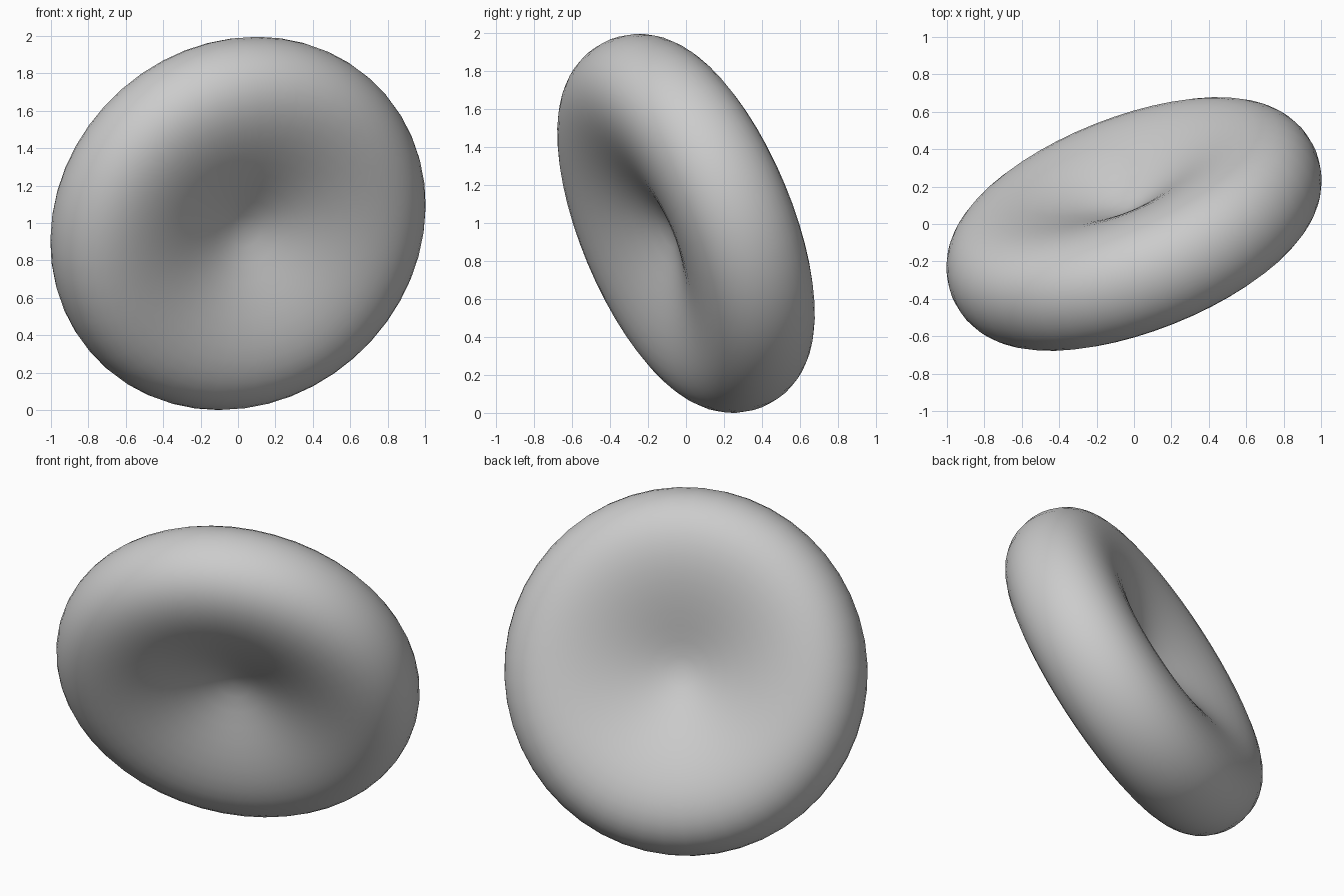
import bpy, bmesh, math
from mathutils import Vector

cube = bpy.data.objects.get("Cube")
if cube:
    bpy.data.objects.remove(cube, do_unlink=True)

RADIUS = 1.048
RINGS = 18
SEGMENTS = 48
AXIS = Vector((0.345, -0.865, -0.365))


def half_height(r):
    """Half thickness of the dimpled disc at relative radius r."""
    swell = 0.055 + 1.06 * math.hypot(r, 0.13)
    return 0.5 * math.sqrt(max(0, 1 - r * r)) * swell


# Half cross-section from the upper dimple, round the rim, to the lower dimple
radii = [math.sin(math.pi / 2 * i / RINGS) for i in range(RINGS + 1)]
upper = [(r, half_height(r)) for r in radii]
upper[-1] = (1, 0)
profile = upper + [(r, -z) for r, z in reversed(upper[:-1])]

# Spin the section into a closed disc
bm = bmesh.new()
verts = [bm.verts.new((r * RADIUS, 0, z * RADIUS)) for r, z in profile]
edges = [bm.edges.new(pair) for pair in zip(verts, verts[1:])]
bmesh.ops.spin(bm, geom=verts + edges, cent=(0, 0, 0), axis=(0, 0, 1),
               angle=math.tau, steps=SEGMENTS)
bmesh.ops.remove_doubles(bm, verts=bm.verts, dist=0.0005)
bmesh.ops.recalc_face_normals(bm, faces=bm.faces)

# Lean the disc and rest it on the ground
turn = AXIS.to_track_quat('Z', 'Y').to_matrix()
bmesh.ops.rotate(bm, verts=bm.verts, cent=(0, 0, 0), matrix=turn)
low = min(v.co.z for v in bm.verts)
bmesh.ops.translate(bm, verts=bm.verts, vec=(0, 0, -low))
for face in bm.faces:
    face.smooth = True

mesh = bpy.data.meshes.new("dimpled_disc")
bm.to_mesh(mesh)
bm.free()
disc = bpy.data.objects.new("dimpled_disc", mesh)
bpy.context.collection.objects.link(disc)

# Plain grey surface
grey = bpy.data.materials.new("light_grey")
grey.use_nodes = True
colour = (0.6, 0.6, 0.6, 1)
grey.diffuse_color = colour
grey.node_tree.nodes["Principled BSDF"].inputs["Base Color"].default_value = colour
mesh.materials.append(grey)
